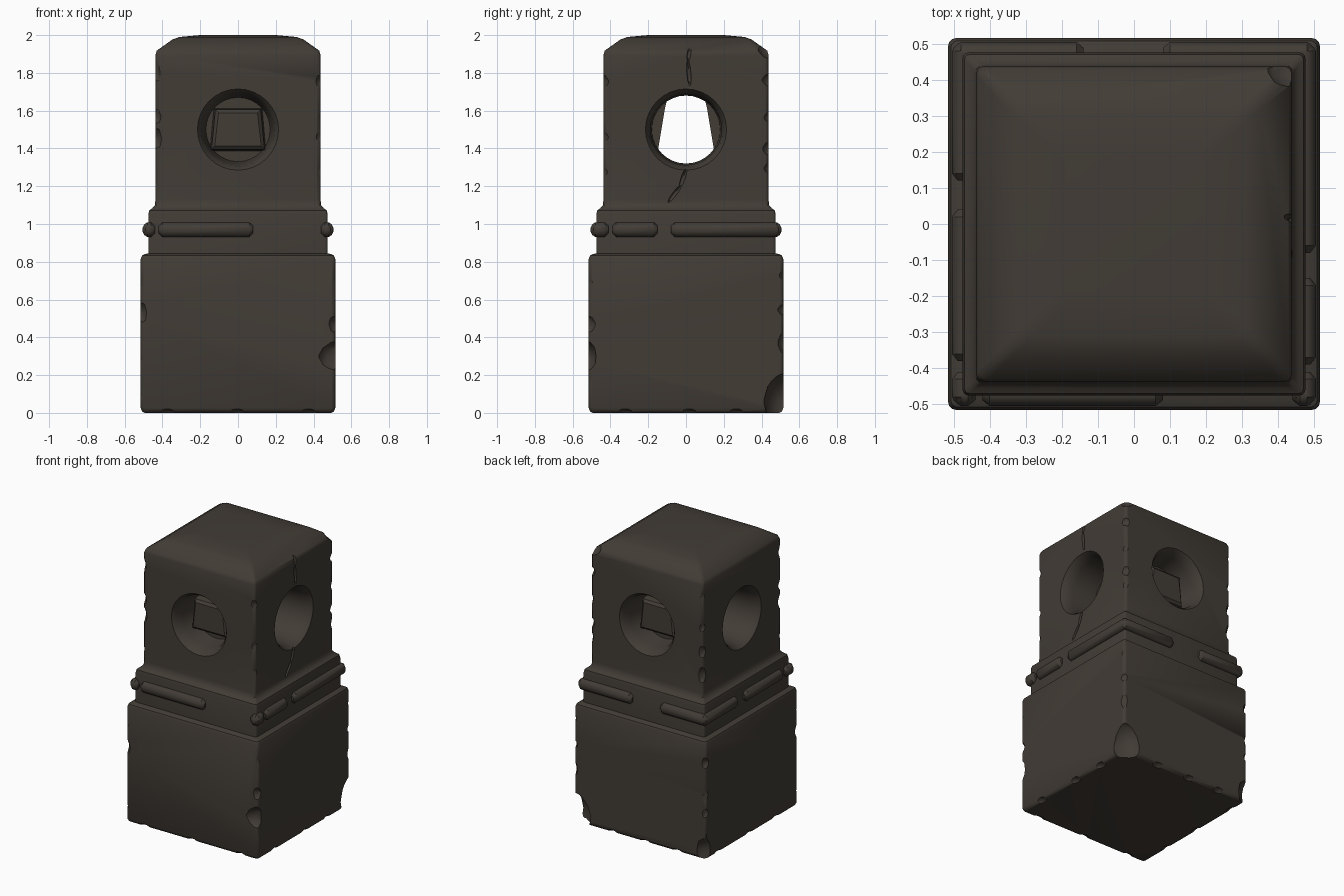
import bpy, bmesh, math, random
from mathutils import Vector, Matrix

if "Cube" in bpy.data.objects:
    bpy.data.objects.remove(bpy.data.objects["Cube"])
random.seed(4)

stone = bpy.data.materials.new("dark weathered stone")
stone.diffuse_color = (0.054, 0.045, 0.036, 1)
stone.use_nodes = True
stone.node_tree.nodes["Principled BSDF"].inputs["Base Color"].default_value = stone.diffuse_color


def make(name, bm):
    bmesh.ops.recalc_face_normals(bm, faces=bm.faces)
    me = bpy.data.meshes.new(name)
    bm.to_mesh(me)
    bm.free()
    ob = bpy.data.objects.new(name, me)
    bpy.context.collection.objects.link(ob)
    me.materials.append(stone)
    return ob


def loft(bm, rings):
    """Skin a closed list of equal-length rings and cap the ends."""
    vs = [[bm.verts.new(p) for p in r] for r in rings]
    n = len(vs[0])
    for a, b in zip(vs, vs[1:]):
        for i in range(n):
            bm.faces.new((a[i], a[(i + 1) % n], b[(i + 1) % n], b[i]))
    bm.faces.new(vs[0][::-1])
    bm.faces.new(vs[-1])


def square_ring(h, z, c):
    """Square outline with rounded corners."""
    pts = []
    for k in range(4):
        cx, cy = [(1, 1), (-1, 1), (-1, -1), (1, -1)][k]
        for j in range(4):
            a = math.radians(90 * k + 30 * j)
            pts.append((cx * (h - c) + c * math.cos(a), cy * (h - c) + c * math.sin(a), z))
    return pts


def cut(ob, cutter, self_hit=False):
    m = ob.modifiers.new("cut", 'BOOLEAN')
    m.object, m.operation, m.solver = cutter, 'DIFFERENCE', 'EXACT'
    m.use_self = self_hit
    dg = bpy.context.evaluated_depsgraph_get()
    me = bpy.data.meshes.new_from_object(ob.evaluated_get(dg))
    ob.modifiers.clear()
    ob.data = me
    bpy.data.objects.remove(cutter)


def bore(name, axis, prof):
    """Turned cutter: prof is (distance along axis, radius), centred on the eye height."""
    rings = []
    for d, r in prof:
        ring = []
        for i in range(32):
            a = math.tau * i / 32
            u, z = r * math.cos(a), 1.5 + r * math.sin(a)
            ring.append((d, u, z) if axis == 'x' else (u, d, z))
        rings.append(ring)
    bm = bmesh.new()
    loft(bm, rings)
    return make(name, bm)


def blob(bm, loc, size, tilt=0.0):
    m = Matrix.Translation(loc) @ Matrix.Rotation(tilt, 4, 'X') @ Matrix.Diagonal((*size, 1))
    bmesh.ops.create_icosphere(bm, subdivisions=2, radius=1, matrix=m)


# post: base block, neck and head in one profile
profile = [(.495, 0, .02), (.508, .008, .02), (.515, .025, .02), (.515, .815, .02),
           (.508, .833, .02), (.495, .84, .02), (.475, .845, .015), (.475, 1.05, .015),
           (.47, 1.072, .015), (.455, 1.082, .015), (.44, 1.10, .02), (.437, 1.13, .02),
           (.437, 1.895, .02), (.43, 1.918, .025), (.345, 1.978, .03), (.31, 1.99, .03),
           (.2, 2.0, .03)]
bm = bmesh.new()
loft(bm, [square_ring(*p) for p in profile])
post = make("stone_post", bm)

# side-to-side tunnel and the blind front and back eyes
half = [(.5, .235), (.437, .215), (.41, .198), (.36, .188), (.15, .18)]
cut(post, bore("tunnel_cutter", 'x', half + [(-d, r) for d, r in half[::-1]]))
for s in (-1, 1):
    cut(post, bore("eye_cutter", 'y', [(s * d, r) for d, r in
        [(.5, .25), (.437, .215), (.41, .195), (.36, .185), (.24, .17)]]))

# weathering: worn corners, worn bottom edge, larger breaks and the side crack
bm = bmesh.new()
for sx in (-1, 1):
    for sy in (-1, 1):
        for h, zs in ((.515, (.15, .33, .5, .68)), (.437, (1.25, 1.42, 1.6, 1.78))):
            for z in zs:
                o = h + .045
                r = random.uniform(.075, .095)
                blob(bm, (sx * o, sy * o, z + random.uniform(-.05, .05)),
                     (r, r, random.uniform(.05, .1)))
for k in range(4):
    for t in (-.3, .05, .33):
        p = Matrix.Rotation(k * math.pi / 2, 3, 'Z') @ Vector((t + random.uniform(-.08, .08), -.53, -.02))
        blob(bm, p, (.06, .06, .045))
blob(bm, (.52, .54, .06), (.14, .13, .16))
blob(bm, (.56, -.53, .3), (.14, .06, .09))
blob(bm, (-.53, .56, .06), (.10, .10, .12))
blob(bm, (-.44, -.47, 1.96), (.07, .07, .06))
blob(bm, (.45, .46, 1.95), (.10, .09, .08))
blob(bm, (-.46, .47, 1.95), (.08, .07, .07))
crack = [(.03, 2.0), (.01, 1.86), (.02, 1.74)], [(.0, 1.29), (-.03, 1.2), (-.09, 1.12)]
for path in crack:
    for (y0, z0), (y1, z1) in zip(path, path[1:]):
        L = math.hypot(y1 - y0, z1 - z0)
        blob(bm, (.445, (y0 + y1) / 2, (z0 + z1) / 2), (.03, .012, L * .62),
             math.atan2(-(y1 - y0), z1 - z0))
cut(post, make("chip_cutter", bm), True)


def bead(name, k, a, b):
    """Rounded moulding along one side, k quarter turns from the front."""
    rings = []
    for x, s in ((a, .5), (a + .02, 1), (b - .02, 1), (b, .5)):
        rings.append([(x, -.472 - .034 * s * math.cos(t), .97 + .04 * s * math.sin(t))
                      for t in [math.tau * (i + .5) / 12 for i in range(12)]])
    bm = bmesh.new()
    loft(bm, rings)
    bmesh.ops.rotate(bm, verts=bm.verts, matrix=Matrix.Rotation(k * math.pi / 2, 3, 'Z'))
    return make(name, bm)


# broken bead moulding round the neck: front, right, back, left
parts = [post]
spans = [[(-.50, -.44), (-.42, .08), (.44, .50)], [(-.50, -.41), (-.39, -.15), (-.08, .50)],
         [(-.50, -.08), (.14, .50)], [(-.50, -.12), (-.04, .38), (.41, .50)]]
for k, runs in enumerate(spans):
    for a, b in runs:
        parts.append(bead("neck_bead", k, a, b))

# plugs inside the eyes: sloped inner wall and raised outer block
for s in (-1, 1):
    bm = bmesh.new()
    loft(bm, [[(x, s * .21, 1.27), (x, s * .155, 1.30), (x, s * .15, 1.38),
               (x, s * .11, 1.62), (x, s * .09, 1.70), (x, s * .21, 1.70)] for x in (-.18, .18)])
    parts.append(make("eye_inner_wall", bm))
    bm = bmesh.new()
    rings = []
    for d, g in ((.22, .015), (.31, .005), (.325, -.012)):
        rings.append([(-.135 - g, s * d, 1.40 - g), (.135 + g, s * d, 1.40 - g),
                      (.115 + g, s * d, 1.60 + g), (-.115 - g, s * d, 1.60 + g)])
    loft(bm, rings)
    parts.append(make("eye_block", bm))

bpy.ops.object.select_all(action='DESELECT')
for ob in parts:
    ob.select_set(True)
bpy.context.view_layer.objects.active = post
bpy.ops.object.shade_smooth_by_angle(angle=math.radians(40))
